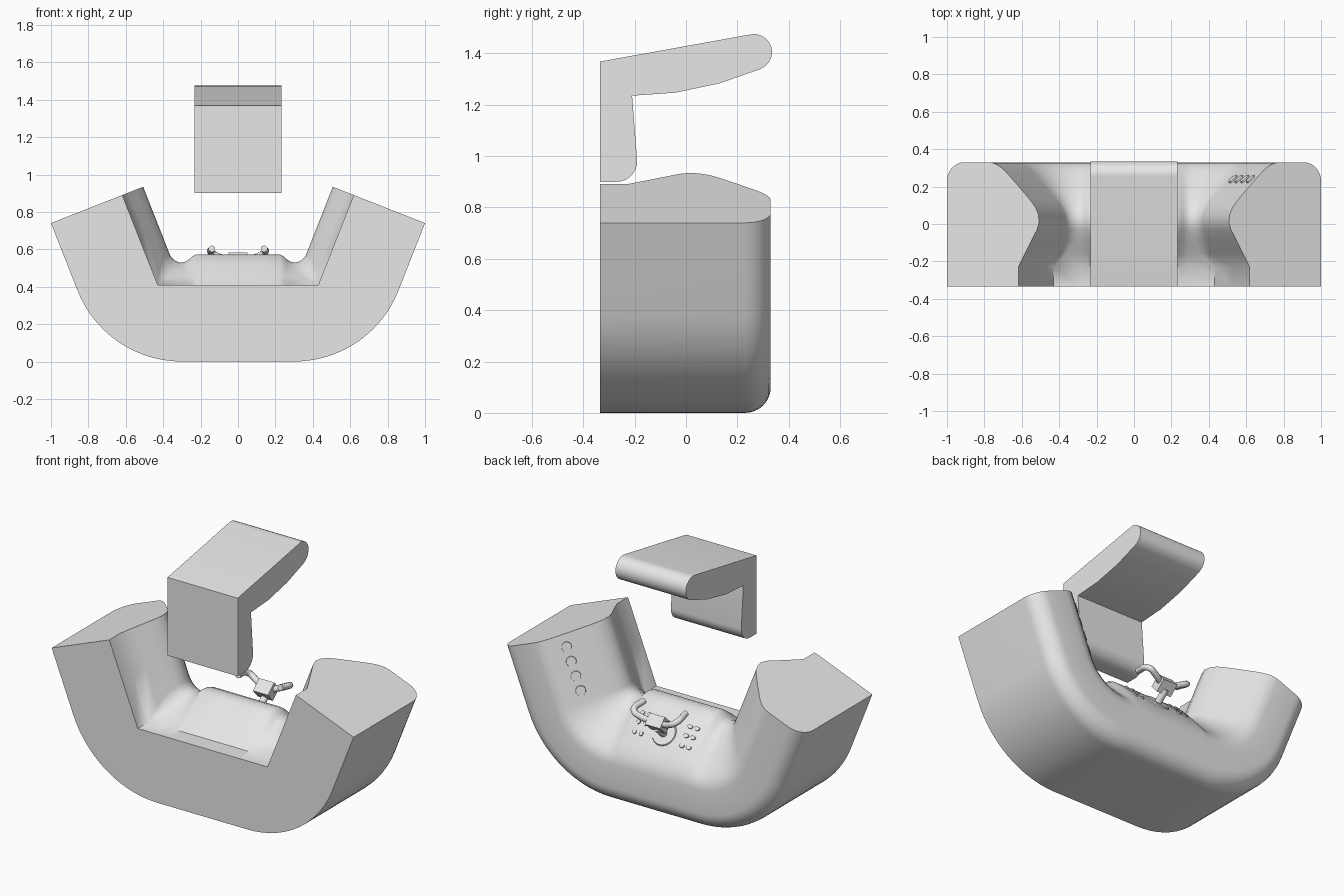
import bpy, bmesh, math
from mathutils import Vector

cube = bpy.data.objects.get("Cube")
if cube:
    bpy.data.objects.remove(cube)

grey = bpy.data.materials.new("light grey")
grey.use_nodes = True
COLOR = (0.8, 0.8, 0.8, 1)
grey.diffuse_color = COLOR
grey.node_tree.nodes["Principled BSDF"].inputs["Base Color"].default_value = COLOR

TILT = math.radians(68.5)      # slope of the two arms
RAD, CX = 0.6, 0.3             # outer bend radius and bend centre
ARM = 0.387                    # straight arm length
ALONG = Vector((math.cos(TILT), 0, math.sin(TILT)))
INWARD = Vector((-math.sin(TILT), 0, math.cos(TILT)))


def finish(bm, name, angle=30):
    bmesh.ops.recalc_face_normals(bm, faces=bm.faces)
    mesh = bpy.data.meshes.new(name)
    bm.to_mesh(mesh)
    bm.free()
    obj = bpy.data.objects.new(name, mesh)
    bpy.context.collection.objects.link(obj)
    mesh.materials.append(grey)
    bpy.ops.object.select_all(action='DESELECT')
    obj.select_set(True)
    bpy.context.view_layer.objects.active = obj
    bpy.ops.object.shade_smooth_by_angle(angle=math.radians(angle))
    return obj


def arc(cy, cz, r, start, end, n=8):
    angles = [math.radians(start + (end - start) * i / n) for i in range(n + 1)]
    return [(cy + r * math.cos(a), cz + r * math.sin(a)) for a in angles]


def loft(bm, rings):
    rows = [[bm.verts.new(p) for p in ring] for ring in rings]
    n = len(rows[0])
    for a, b in zip(rows, rows[1:]):
        for i in range(n):
            j = (i + 1) % n
            bm.faces.new((a[i], a[j], b[j], b[i]))
    bm.faces.new(rows[0])
    bm.faces.new(rows[-1])


# Console cross-section: y, depth, bend roundness, centre panel lift
section = [(-0.335, 0, 1, 0)]
section += [(y, d, 1, 0) for y, d in arc(0.23, 0.1, 0.1, -90, 0)]
section += [(0.33, 0.24, 1, 0), (0.325, 0.27, 1, 0.1), (0.311, 0.3, 1, 0.25),
            (0.28, 0.338, 1, 0.5), (0.2, 0.413, 1, 0.9), (0.13, 0.477, 1, 1),
            (0.09, 0.508, 1, 1), (0.05, 0.525, 1, 1), (0.01, 0.53, 1, 1),
            (-0.03, 0.518, 1, 1), (-0.09, 0.485, 0.8, 0.8), (-0.16, 0.447, 0.4, 0.4),
            (-0.23, 0.41, 0, 0), (-0.335, 0.41, 0, 0)]
BEND = 14


def half_path(y, d, roundness, lift):
    """Points from the middle of the console to the end of one arm."""
    rise = 0.043 * lift
    pts = [Vector((x, y, d + rise * k)) for x, k in
           ((0, 1), (0.1, 1), (0.225, 1), (0.245, 0.75), (0.265, 0.3), (0.285, 0.05))]
    reach = RAD - d
    r = reach * roundness
    corner = (reach - r) / math.cos(TILT / 2)
    cx = CX + corner * math.sin(TILT / 2)
    cz = RAD - corner * math.cos(TILT / 2)
    for i in range(BEND + 1):
        a = TILT * i / BEND
        pts.append(Vector((cx + r * math.sin(a), y, cz - r * math.cos(a))))
    end = Vector((CX, y, RAD)) - INWARD * reach + ALONG * ARM
    start = pts[-1].copy()
    pts += [start.lerp(end, 0.5), end]
    return pts


bm = bmesh.new()
columns = [half_path(*s) for s in section]
right = [list(ring) for ring in zip(*columns)]
left = [[Vector((-p.x, p.y, p.z)) for p in ring] for ring in right[:0:-1]]
loft(bm, left + right)
bmesh.ops.remove_doubles(bm, verts=bm.verts, dist=0.0001)
finish(bm, "console_body", 35)

# Overhead visor, an extruded hook profile
profile = [(-0.335, 0.9)]
profile += arc(-0.27, 0.98, 0.08, -90, 0)
profile += [(-0.21, 1.235), (-0.04, 1.247), (0.13, 1.283), (0.285, 1.337)]
profile += arc(0.265, 1.405, 0.07, -65, 100, 12)
profile += [(-0.335, 1.368)]
bm = bmesh.new()
loft(bm, [[(x, y, z) for y, z in profile] for x in (-0.233, 0.233)])
finish(bm, "overhead_visor")


def stud(name, point, normal, radius, height, stretch=1):
    bm = bmesh.new()
    bmesh.ops.create_cone(bm, cap_ends=True, segments=20, radius1=radius,
                          radius2=radius * 0.92, depth=height)
    bmesh.ops.scale(bm, vec=(stretch, 1, 1), verts=bm.verts)
    obj = finish(bm, name)
    obj.location = point
    obj.rotation_euler = Vector(normal).to_track_quat('Z', 'Y').to_euler()
    return obj


# Round lamps up the left arm
lamp_normal = (INWARD + Vector((0, 1.1, 0))).normalized()
for i in range(4):
    p = Vector((CX, 0.24, RAD)) - INWARD * (RAD - 0.376) + ALONG * (0.06 + 0.085 * i)
    stud(f"arm_lamp_{i + 1}", p, lamp_normal, 0.03, 0.012)


# Dashboard dial and button groups on the rear-facing panel
def panel(x, y):
    a, b = next((a, b) for a, b in zip(section[10:], section[11:]) if b[0] <= y <= a[0])
    t = (y - b[0]) / (a[0] - b[0])
    height = [s[1] + 0.043 * s[3] for s in (a, b)]
    return Vector((x, y, height[1] + t * (height[0] - height[1])))


facing = Vector((0, 0.74, 0.67))
stud("dashboard_dial", panel(0, 0.205), facing, 0.075, 0.012)
for row in range(3):
    for col in range(2):
        y = 0.15 + 0.04 * row
        stud(f"oval_button_{row}_{col}", panel(-0.135 - 0.045 * col, y), facing, 0.012, 0.014, 1.5)
        stud(f"round_button_{row}_{col}", panel(0.135 + 0.045 * col, y), facing, 0.013, 0.014)

# Steering column and hub
bm = bmesh.new()
bmesh.ops.create_cube(bm, size=1)
bmesh.ops.scale(bm, vec=(0.1, 0.07, 0.08), verts=bm.verts)
hub = finish(bm, "steering_hub")
hub.location = (0, 0.265, 0.53)
hub.rotation_euler = facing.to_track_quat('Z', 'Y').to_euler()
stud("steering_column", (0, 0.225, 0.46), facing, 0.022, 0.13)

# Bent grips on both sides of the hub
for side, name in ((1, "left_grip"), (-1, "right_grip")):
    curve = bpy.data.curves.new(name, 'CURVE')
    curve.dimensions = '3D'
    curve.bevel_depth = 0.018
    curve.bevel_resolution = 3
    curve.use_fill_caps = True
    spline = curve.splines.new('BEZIER')
    path = [(0.03, 0.27, 0.535), (0.09, 0.295, 0.555), (0.138, 0.295, 0.58), (0.14, 0.2, 0.603)]
    spline.bezier_points.add(len(path) - 1)
    for point, (x, y, z) in zip(spline.bezier_points, path):
        point.co = (side * x, y, z)
        point.handle_left_type = point.handle_right_type = 'AUTO'
    curve.materials.append(grey)
    grip = bpy.data.objects.new(name, curve)
    bpy.context.collection.objects.link(grip)
